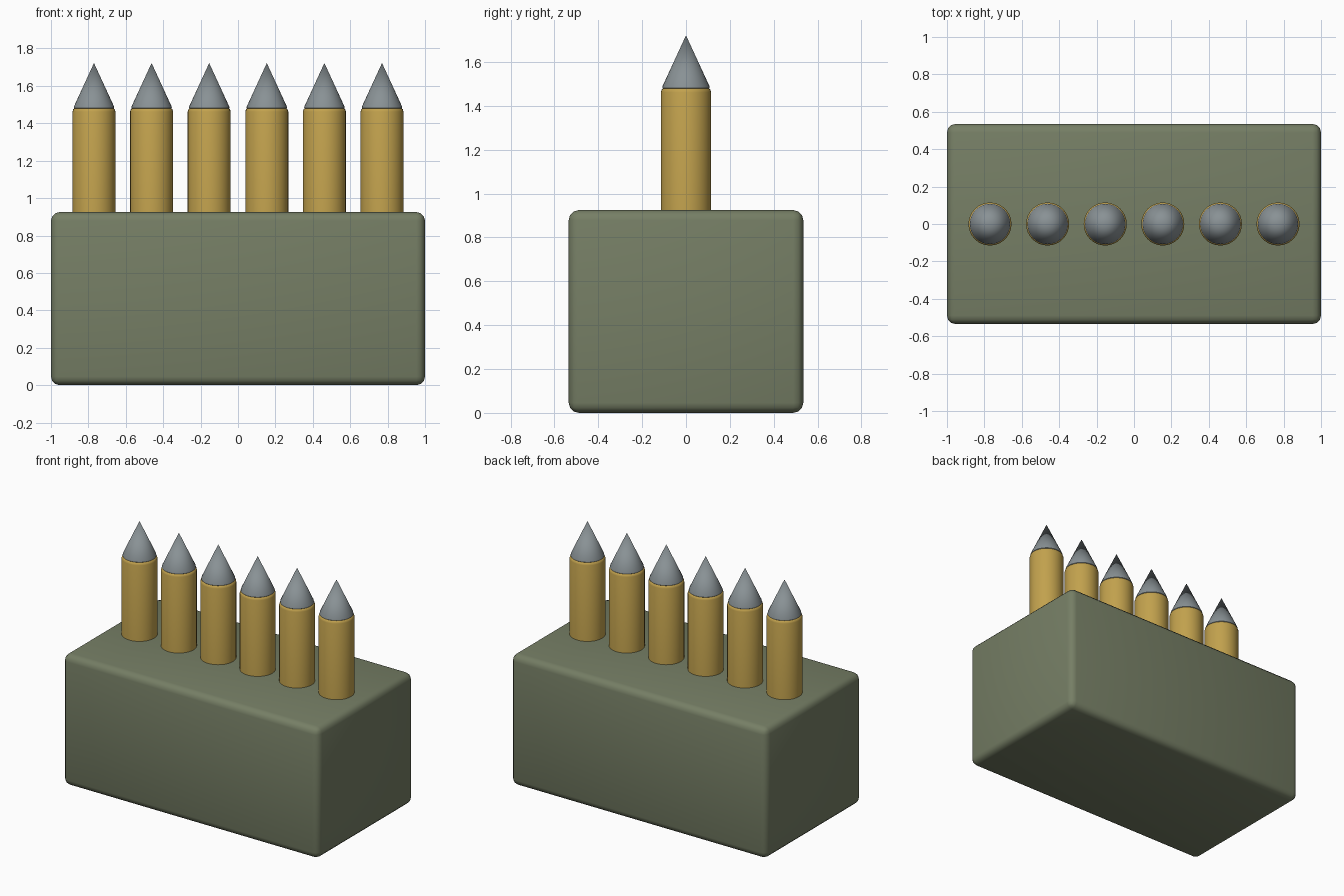
import bpy, math

if "Cube" in bpy.data.objects:
    bpy.data.objects.remove(bpy.data.objects["Cube"])

def material(name, rgb):
    m = bpy.data.materials.new(name)
    m.diffuse_color = (*rgb, 1)
    m.use_nodes = True
    m.node_tree.nodes["Principled BSDF"].inputs["Base Color"].default_value = m.diffuse_color
    return m

olive = material("olive green", (0.18, 0.21, 0.13))
brass = material("brass", (0.54, 0.36, 0.075))
steel = material("steel grey", (0.25, 0.285, 0.30))

def lathe(name, profile, x, mat, sides=32):
    """Closed solid of revolution from (radius, z) points; radius 0 is a pole."""
    verts, rings = [], []
    for r, z in profile:
        n = sides if r > 0 else 1
        rings.append([len(verts) + i for i in range(n)])
        verts += [(r * math.cos(2 * math.pi * i / sides),
                   r * math.sin(2 * math.pi * i / sides), z) for i in range(n)]
    faces = []
    for a, b in zip(rings, rings[1:]):
        for i in range(sides):
            j = (i + 1) % sides
            quad = [a[i % len(a)], a[j % len(a)], b[j % len(b)], b[i % len(b)]]
            faces.append(list(dict.fromkeys(quad)))
    mesh = bpy.data.meshes.new(name)
    mesh.from_pydata(verts, [], faces)
    mesh.materials.append(mat)
    obj = bpy.data.objects.new(name, mesh)
    obj.location.x = x
    bpy.context.collection.objects.link(obj)
    bpy.ops.object.select_all(action='DESELECT')
    obj.select_set(True)
    bpy.context.view_layer.objects.active = obj
    bpy.ops.object.shade_smooth_by_angle(angle=math.radians(50))

# Rounded block
bpy.ops.mesh.primitive_cube_add(size=1, location=(0, 0, 0.4625))
block = bpy.context.object
block.name = "block"
block.scale = (2, 1.07, 0.925)
bpy.ops.object.transform_apply(location=False, rotation=False, scale=True)
bevel = block.modifiers.new("rounded edges", 'BEVEL')
bevel.width = 0.046
bevel.segments = 3
block.data.materials.append(olive)
bpy.ops.object.modifier_apply(modifier=bevel.name)
bpy.ops.object.shade_smooth_by_angle(angle=math.radians(50))

# Row of six casings with pointed tips
casing = [(0, 0.80), (0.115, 0.80), (0.115, 1.462), (0.111, 1.475),
          (0.098, 1.483), (0, 1.483)]
tip = [(0, 1.476), (0.102, 1.476), (0.1085, 1.481), (0.107, 1.49), (0, 1.722)]
for k in range(6):
    x = (k - 2.5) * 0.308
    lathe(f"casing_{k + 1}", casing, x, brass)
    lathe(f"tip_{k + 1}", tip, x, steel)
